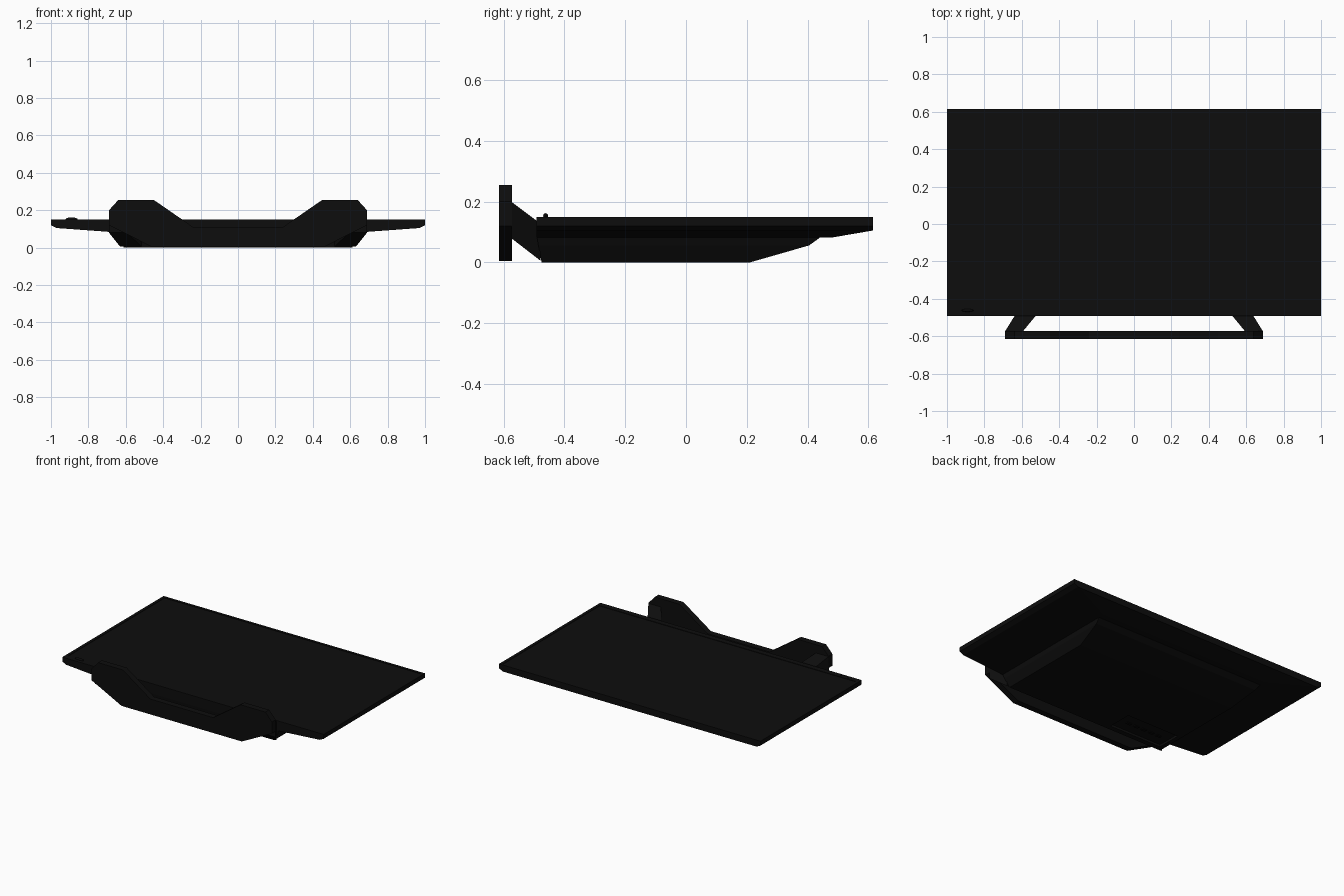
import bpy, bmesh

if "Cube" in bpy.data.objects:
    bpy.data.objects.remove(bpy.data.objects["Cube"])


def material(name, v):
    m = bpy.data.materials.new(name)
    m.diffuse_color = (v, v, v, 1)
    m.use_nodes = True
    m.node_tree.nodes["Principled BSDF"].inputs["Base Color"].default_value = m.diffuse_color
    return m


BLACK = material("black plastic", 0.004)
SCREEN = material("screen black", 0.0042)
PORT = material("port black", 0.0025)


def finish(bm, name, mats):
    bmesh.ops.recalc_face_normals(bm, faces=bm.faces)
    me = bpy.data.meshes.new(name)
    bm.to_mesh(me)
    bm.free()
    ob = bpy.data.objects.new(name, me)
    bpy.context.collection.objects.link(ob)
    for m in mats:
        me.materials.append(m)
    return ob


def loft(name, loops, mats, first_mat=0):
    """Skin a list of equal-length point loops and cap both ends."""
    bm = bmesh.new()
    rings = [[bm.verts.new(p) for p in loop] for loop in loops]
    bm.faces.new(rings[0]).material_index = first_mat
    bm.faces.new(rings[-1])
    n = len(rings[0])
    for a, b in zip(rings, rings[1:]):
        for i in range(n):
            j = (i + 1) % n
            bm.faces.new((a[i], a[j], b[j], b[i]))
    return finish(bm, name, mats)


def rect(x, y0, y1, z, cx=0):
    return [(cx - x, y0, z), (cx + x, y0, z), (cx + x, y1, z), (cx - x, y1, z)]


# display panel: recessed screen, bezel, bevelled rim, sloping back
loft("display_panel", [
    rect(0.98, -0.455, 0.598, 0.147),
    rect(0.98, -0.455, 0.598, 0.15),
    rect(1.0, -0.492, 0.615, 0.15),
    rect(1.0, -0.492, 0.615, 0.12),
    rect(0.97, -0.492, 0.615, 0.105),
    rect(0.655, -0.492, 0.48, 0.082),
], [BLACK, SCREEN], first_mat=1)

# rear housing bulge
housing = loft("rear_housing", [
    rect(0.655, -0.49, 0.44, 0.09),
    rect(0.653, -0.49, 0.44, 0.081),
    rect(0.643, -0.486, 0.405, 0.056),
    rect(0.61, -0.475, 0.21, 0.0),
], [BLACK])

# connector bay cut into the housing
cutter = loft("connector_bay_cutter", [
    rect(0.2, -0.44, -0.27, -0.05, -0.38),
    rect(0.2, -0.44, -0.27, 0.015, -0.38),
], [BLACK])
cutter.hide_render = True
cutter.hide_viewport = True
mod = housing.modifiers.new("connector_bay", 'BOOLEAN')
mod.operation = 'DIFFERENCE'
mod.solver = 'EXACT'
mod.object = cutter

# row of ports in the bay
for i in range(5):
    x = -0.5 + i * 0.06
    loft("port_%d" % (i + 1), [rect(0.018, -0.37, -0.35, 0.016, x),
                               rect(0.018, -0.37, -0.35, 0.009, x)], [PORT])

# stand base: U-shaped plate, mirrored half profile in x-z
half = [(0.24, 0.11), (0.45, 0.255), (0.64, 0.255), (0.69, 0.2),
        (0.69, 0.12), (0.46, 0.004)]
profile = half + [(-x, z) for x, z in reversed(half)]
loft("stand_base", [[(x, y, z) for x, z in profile] for y in (-0.615, -0.573)],
     [BLACK])

# slanted legs joining housing and base
for side, s in (("left", -1), ("right", 1)):
    loft("stand_leg_" + side, [
        [(s * 0.595, -0.575, 0.08), (s * 0.69, -0.575, 0.08),
         (s * 0.69, -0.575, 0.2), (s * 0.595, -0.575, 0.2)],
        [(s * 0.515, -0.478, 0.005), (s * 0.63, -0.478, 0.005),
         (s * 0.63, -0.478, 0.127), (s * 0.515, -0.478, 0.127)],
    ], [BLACK])

# small rounded indicator on the bezel
bpy.ops.mesh.primitive_uv_sphere_add(segments=16, ring_count=8, radius=1,
                                     location=(-0.89, -0.462, 0.153))
dot = bpy.context.object
dot.name = "indicator"
dot.scale = (0.032, 0.008, 0.009)
dot.data.materials.append(BLACK)
bpy.ops.object.shade_smooth_by_angle()
